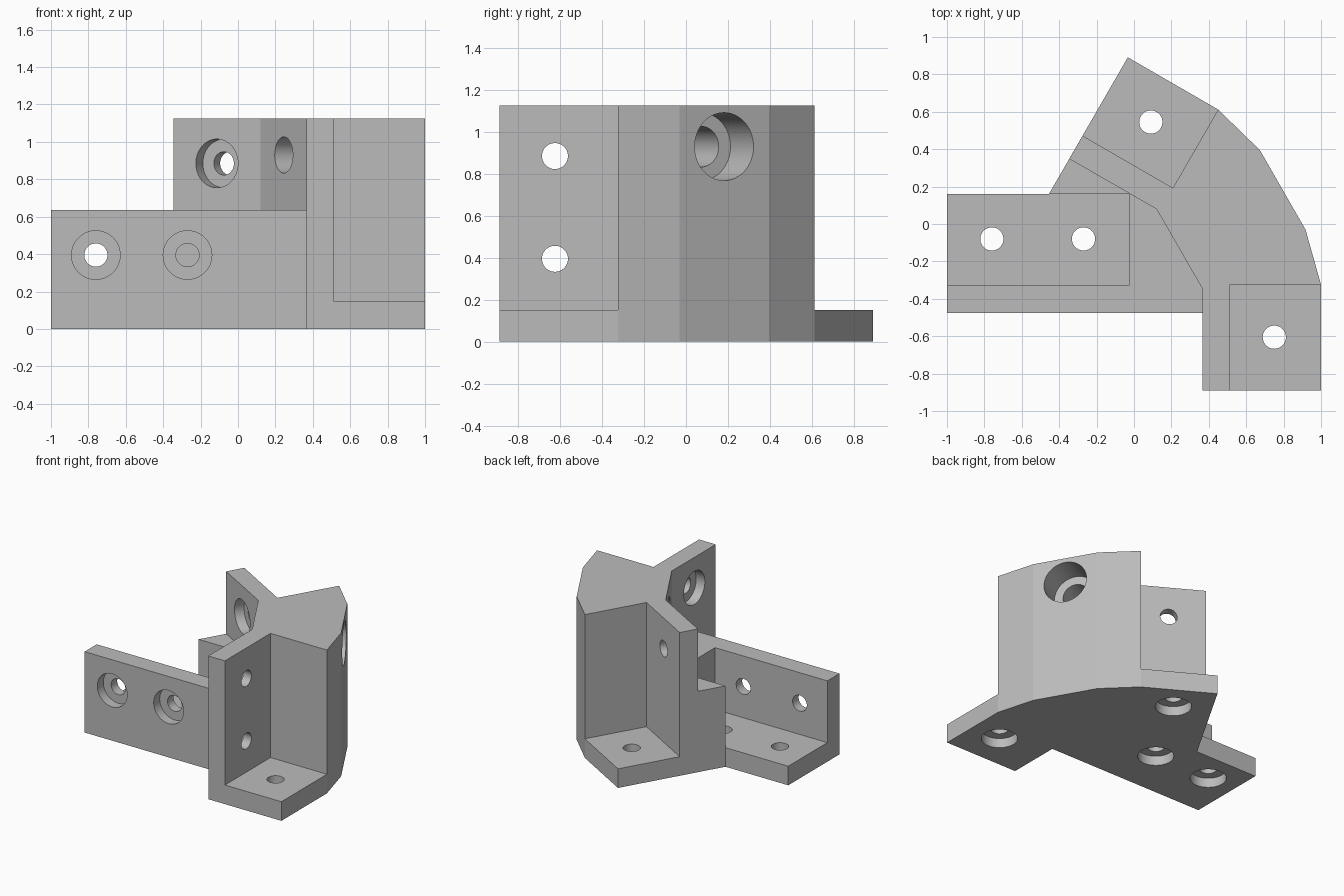
import bpy, bmesh, math
from mathutils import Vector

cube = bpy.data.objects.get("Cube")
if cube:
    bpy.data.objects.remove(cube, do_unlink=True)

grey = bpy.data.materials.new("plain grey")
grey.use_nodes = True
COLOUR = (0.5, 0.5, 0.5, 1)
grey.diffuse_color = COLOUR
grey.node_tree.nodes["Principled BSDF"].inputs["Base Color"].default_value = COLOUR


def make_object(name, bm):
    bmesh.ops.recalc_face_normals(bm, faces=bm.faces)
    mesh = bpy.data.meshes.new(name)
    bm.to_mesh(mesh)
    bm.free()
    mesh.materials.append(grey)
    obj = bpy.data.objects.new(name, mesh)
    bpy.context.collection.objects.link(obj)
    return obj


def prism(name, outline, bottom, top):
    bm = bmesh.new()
    face = bm.faces.new([bm.verts.new((x, y, bottom)) for x, y in outline])
    grown = bmesh.ops.extrude_face_region(bm, geom=[face])["geom"]
    bmesh.ops.translate(bm, vec=(0, 0, top - bottom),
                        verts=[v for v in grown if isinstance(v, bmesh.types.BMVert)])
    return make_object(name, bm)


def screw_cutter(entry, direction, head=0.13, depth=0.075, shank=0.062, length=0.2):
    """Stepped round cutter: wide head pocket, then a narrow through hole."""
    bm = bmesh.new()
    profile = [(0, -0.02), (head, -0.02), (head, depth), (shank, depth), (shank, length), (0, length)]
    verts = [bm.verts.new((r, 0, z)) for r, z in profile]
    edges = [bm.edges.new(pair) for pair in zip(verts, verts[1:])]
    bmesh.ops.spin(bm, geom=verts + edges, cent=(0, 0, 0), axis=(0, 0, 1),
                   angle=math.tau, steps=48, use_duplicate=False)
    bmesh.ops.remove_doubles(bm, verts=bm.verts, dist=0.0005)
    turn = Vector((0, 0, 1)).rotation_difference(Vector(direction)).to_matrix().to_4x4()
    bmesh.ops.transform(bm, matrix=turn, verts=bm.verts)
    bmesh.ops.translate(bm, vec=entry, verts=bm.verts)
    cutter = make_object("screw_cutter", bm)
    cutter.hide_render = True
    return cutter


def combine(target, other, operation):
    mod = target.modifiers.new(operation.lower(), 'BOOLEAN')
    mod.operation, mod.solver, mod.object = operation, 'EXACT', other
    bpy.context.view_layer.objects.active = target
    bpy.ops.object.modifier_apply(modifier=mod.name)
    bpy.data.objects.remove(other, do_unlink=True)


# Levels and shared corner points
FLOOR, WALL, TOP = 0.15, 0.635, 1.125
outer_curve = [(1, -0.325), (0.917, -0.03), (0.673, 0.395), (0.45, 0.612)]
side_wall = [(0.365, -0.89), (0.51, -0.89), (0.51, -0.325)]
pocket = [(0.208, 0.193), (-0.275, 0.472)]
notch = (-0.455, 0.16)

# Base plate, low wall with core block, and tall corner column
bracket = prism("corner_bracket",
                [(-1, -0.475), (0.365, -0.475), (0.365, -0.89), (1, -0.89)] + outer_curve
                + [(-0.033, 0.891), notch, (-1, 0.16)], 0, FLOOR)
low_wall = prism("low_wall",
                 [(-1, -0.475), (0.365, -0.475)] + side_wall + outer_curve + pocket
                 + [notch, (-0.025, 0.16), (-0.025, -0.325), (-1, -0.325)], FLOOR, WALL)
column = prism("tall_column",
               side_wall + outer_curve + pocket
               + [(-0.346, 0.348), (0.12, 0.08), (0.365, -0.345)], WALL, TOP)
combine(bracket, low_wall, 'UNION')
combine(bracket, column, 'UNION')

# Screw holes through the floor, sunk from underneath
cutters = [screw_cutter((x, y, 0), (0, 0, 1))
           for x, y in [(-0.76, -0.08), (-0.27, -0.08), (0.09, 0.545), (0.75, -0.605)]]
# Screw holes through the low wall and the side wall
cutters += [screw_cutter((x, -0.475, 0.395), (0, 1, 0)) for x in (-0.76, -0.27)]
cutters += [screw_cutter((0.365, -0.625, z), (1, 0, 0)) for z in (0.395, 0.885)]
# Screw hole through the slanted wall
c, s = math.cos(math.radians(30)), 0.5
cutters.append(screw_cutter((-0.113, 0.214, 0.885), (s, c, 0)))
# Large bolt bore across the column
cutters.append(screw_cutter((0.796, 0.182, 0.93), (-c, -s, 0), 0.162, 0.22, 0.097, 0.75))
for cutter in cutters:
    combine(bracket, cutter, 'DIFFERENCE')

# Tidy seams, keep flat faces and smooth bores
bm = bmesh.new()
bm.from_mesh(bracket.data)
bmesh.ops.remove_doubles(bm, verts=bm.verts, dist=0.0003)
bmesh.ops.dissolve_limit(bm, angle_limit=math.radians(0.7), verts=bm.verts, edges=bm.edges)
bm.to_mesh(bracket.data)
bm.free()
bpy.ops.object.select_all(action='DESELECT')
bracket.select_set(True)
bpy.context.view_layer.objects.active = bracket
bpy.ops.object.shade_smooth_by_angle(angle=math.radians(12))
